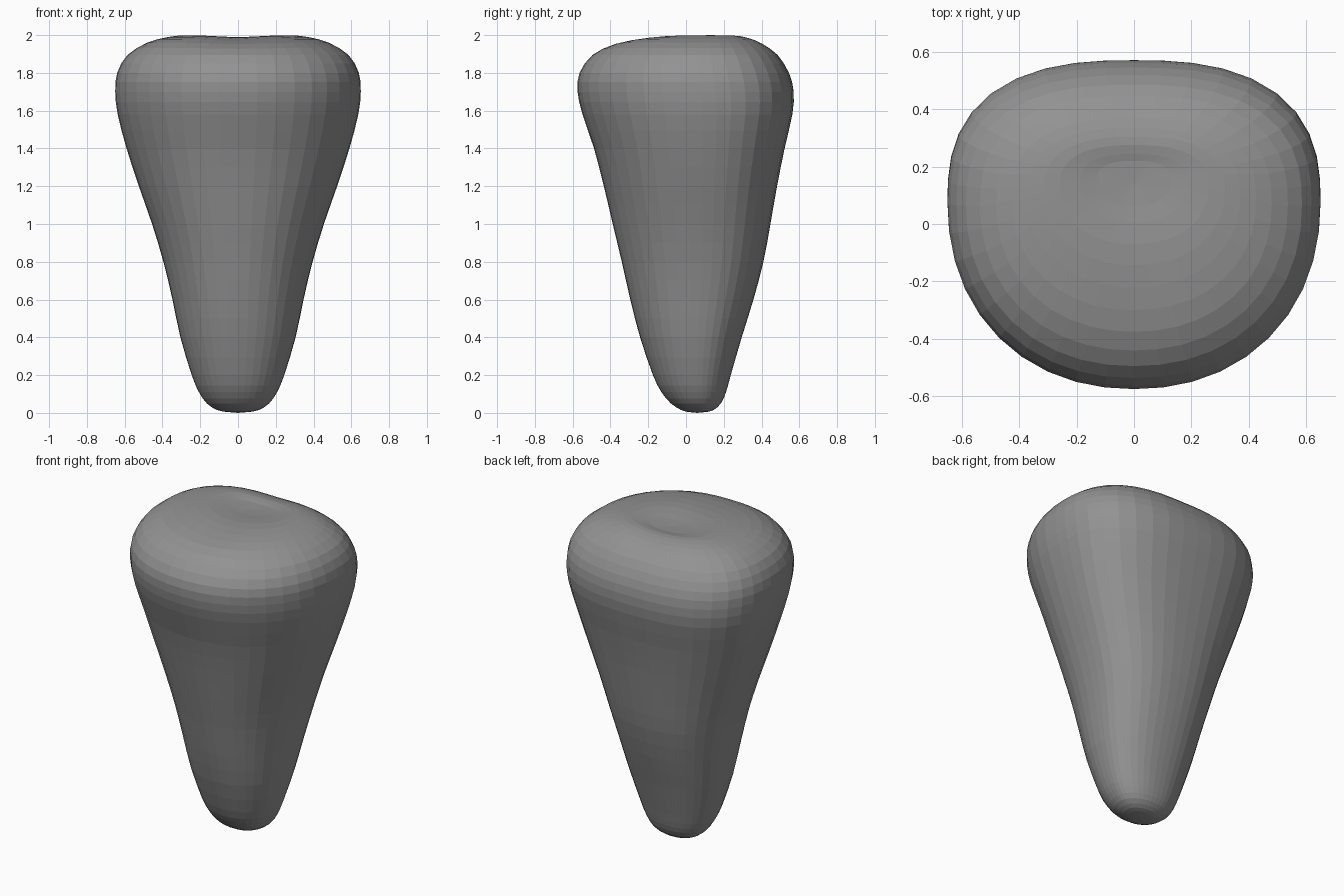
import bpy, bmesh, math

if "Cube" in bpy.data.objects:
    bpy.data.objects.remove(bpy.data.objects["Cube"])

# Ring profile: z, half width, front y, back y
RINGS = [
    (0.005, 0.06, 0.01, 0.11), (0.015, 0.11, -0.025, 0.145),
    (0.05, 0.165, -0.08, 0.185), (0.11, 0.207, -0.13, 0.212),
    (0.20, 0.245, -0.175, 0.237), (0.40, 0.305, -0.243, 0.295),
    (0.60, 0.347, -0.295, 0.357), (0.80, 0.395, -0.34, 0.41),
    (1.00, 0.455, -0.388, 0.447), (1.20, 0.525, -0.435, 0.482),
    (1.40, 0.59, -0.487, 0.522), (1.58, 0.637, -0.548, 0.563),
    (1.70, 0.65, -0.574, 0.57), (1.80, 0.64, -0.564, 0.545),
    (1.895, 0.585, -0.495, 0.485), (1.96, 0.48, -0.375, 0.405),
    (1.990, 0.37, -0.22, 0.335), (2.000, 0.26, -0.07, 0.275),
    (1.991, 0.13, 0.06, 0.22),
]
SIDES = 40


def spline(a, b, c, d, t):
    return tuple(q + 0.5 * t * (r - p + t * (2*p - 5*q + 4*r - s + t * (3*(q - r) + s - p)))
                 for p, q, r, s in zip(a, b, c, d))


# Smooth the profile by adding a midpoint between the rings
profile = []
for i in range(len(RINGS) - 1):
    a, d = RINGS[max(i - 1, 0)], RINGS[min(i + 2, len(RINGS) - 1)]
    for t in (0, 0.5):
        profile.append(spline(a, RINGS[i], RINGS[i + 1], d, t))
profile.append(RINGS[-1])

bm = bmesh.new()
loops = []
for z, w, front, back in profile:
    mid = front + (back - front) * 0.57
    k = min(1, z / 1.6)
    loop = []
    for j in range(SIDES):
        a = 2 * math.pi * j / SIDES
        c, s = math.cos(a), math.sin(a)
        # rounded front, squarer back
        n = 2.15 + (0.45 * k if s > 0 else 0)
        r = (abs(c) ** n + abs(s) ** n) ** (-1 / n)
        x = w * r * c
        y = mid + r * s * (back - mid if s > 0 else mid - front)
        # shallow front-to-back dip fading in across the top
        fade = min(1, max(0, (z - 1.9) / 0.08))
        dip = 0.01 * fade * math.exp(-(x / 0.16) ** 2)
        loop.append(bm.verts.new((x, y, z - dip)))
    loops.append(loop)
for lo, hi in zip(loops, loops[1:]):
    for j in range(SIDES):
        k = (j + 1) % SIDES
        bm.faces.new((lo[j], lo[k], hi[k], hi[j]))

# Close the tip and the dished top
for loop, co, flip in ((loops[0], (0, 0.06, 0), True),
                       (loops[-1], (0, 0.14, 1.977), False)):
    v = bm.verts.new(co)
    for j in range(SIDES):
        p, q = loop[j], loop[(j + 1) % SIDES]
        bm.faces.new((q, p, v) if flip else (p, q, v))

mesh = bpy.data.meshes.new("tapered_body")
bm.to_mesh(mesh)
bm.free()
body = bpy.data.objects.new("tapered_body", mesh)
bpy.context.collection.objects.link(body)

# Dark grey surface
mat = bpy.data.materials.new("dark_grey")
mat.diffuse_color = (0.29, 0.29, 0.29, 1)
mat.use_nodes = True
mat.node_tree.nodes["Principled BSDF"].inputs["Base Color"].default_value = mat.diffuse_color
mesh.materials.append(mat)
